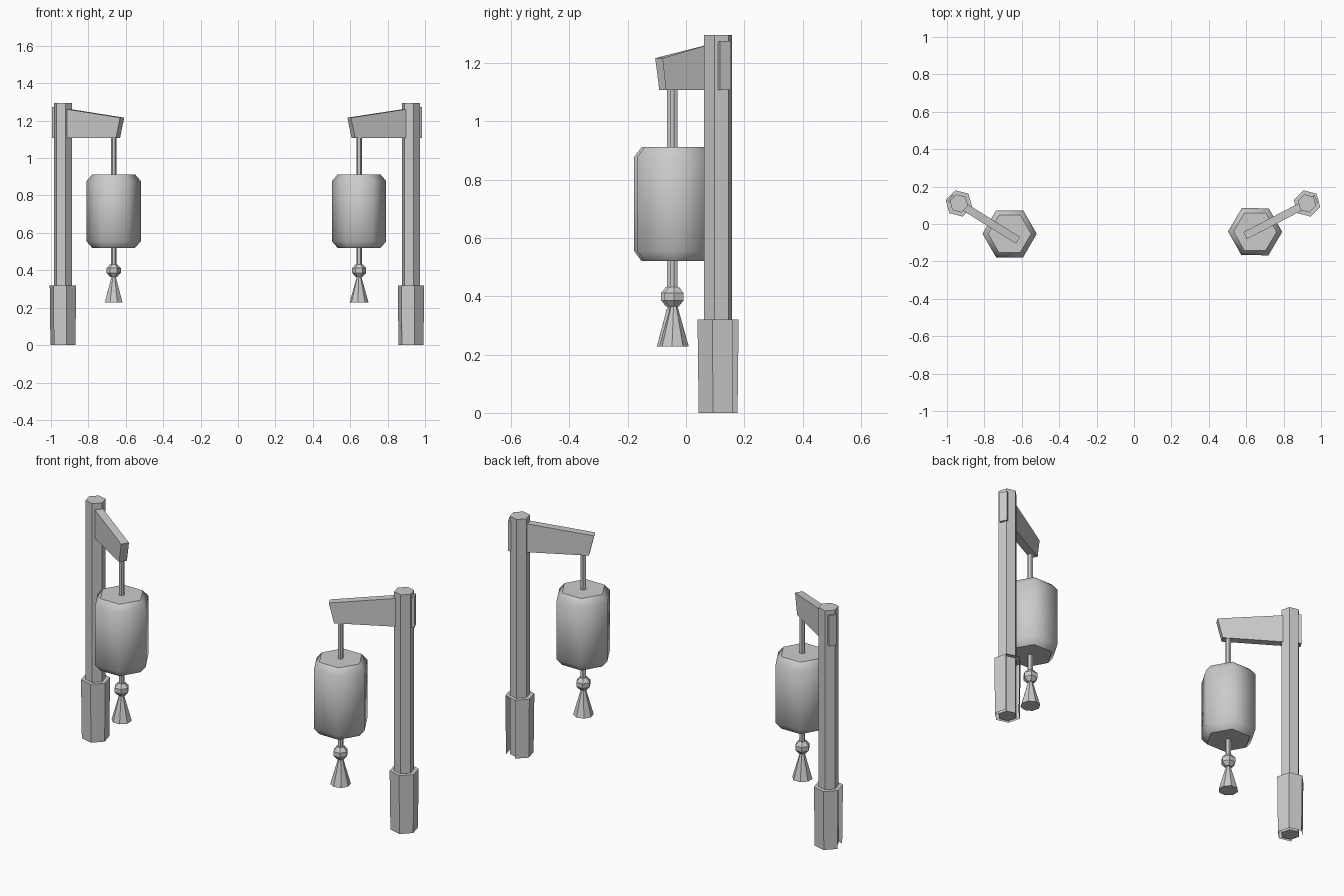
import bpy, bmesh
from math import radians, cos, sin
from mathutils import Matrix

if "Cube" in bpy.data.objects:
    bpy.data.objects.remove(bpy.data.objects["Cube"])


def make(name, bm, place, smooth=None):
    bmesh.ops.recalc_face_normals(bm, faces=bm.faces)
    me = bpy.data.meshes.new(name)
    bm.to_mesh(me)
    bm.free()
    ob = bpy.data.objects.new(name, me)
    bpy.context.collection.objects.link(ob)
    ob.matrix_world = place
    if smooth:
        bpy.ops.object.select_all(action='DESELECT')
        ob.select_set(True)
        bpy.context.view_layer.objects.active = ob
        bpy.ops.object.shade_smooth_by_angle(angle=radians(smooth))
    return ob


def lathe(name, profile, sides, turn, centre, place, caps=True, gap=None, smooth=None):
    """Stack of polygon rings from (radius, z) pairs; gap drops one side of the first band."""
    bm = bmesh.new()
    rings = []
    for r, z in profile:
        ring = []
        for i in range(sides):
            a = radians(turn + 360 * i / sides)
            ring.append(bm.verts.new((centre[0] + r * cos(a), centre[1] + r * sin(a), z)))
        rings.append(ring)
    for k in range(len(rings) - 1):
        lo, hi = rings[k], rings[k + 1]
        for i in range(sides):
            if k == 0 and i == gap:
                continue
            j = (i + 1) % sides
            bm.faces.new((lo[i], lo[j], hi[j], hi[i]))
    if caps:
        bm.faces.new(rings[0][::-1])
        bm.faces.new(rings[-1])
    return make(name, bm, place, smooth)


def bracket(name, outline, width, place):
    """Side outline in (x, z), extruded across y."""
    bm = bmesh.new()
    face = bm.faces.new([bm.verts.new((x, -width / 2, z)) for x, z in outline])
    out = bmesh.ops.extrude_face_region(bm, geom=[face])
    moved = [v for v in out['geom'] if isinstance(v, bmesh.types.BMVert)]
    bmesh.ops.translate(bm, verts=moved, vec=(0, width, 0))
    return make(name, bm, place)


def lantern_post(side, x, y, angle):
    """Local +x runs along the arm, post axis at the origin."""
    place = Matrix.Translation((x, y, 0)) @ Matrix.Rotation(radians(angle), 4, 'Z')
    axis, hang = (0, 0), (0.316, 0.006)

    # post and its foot sleeve, one sleeve panel missing
    lathe(side + "_post", [(0.05, 0), (0.05, 1.295)], 6, 17.5, axis, place)
    lathe(side + "_sleeve", [(0.069, 0), (0.073, 0.32), (0.048, 0.32)], 6, 17.5,
          axis, place, caps=False, gap=3)

    # tapered arm
    bracket(side + "_arm", [(-0.055, 1.107), (0.347, 1.107), (0.373, 1.216), (-0.055, 1.274)],
            0.042, place)

    # hanging rod, lantern body, bead and tassel
    lathe(side + "_rod", [(0.0145, 0.40), (0.0145, 1.19)], 6, 32, hang, place)
    lathe(side + "_lantern", [(0.115, 0.52), (0.145, 0.555), (0.145, 0.877), (0.115, 0.912)],
          6, 32, hang, place, smooth=50)
    lathe(side + "_bead", [(0.019, 0.365), (0.038, 0.386), (0.038, 0.411), (0.019, 0.432)],
          6, 32, hang, place)
    lathe(side + "_tassel", [(0.051, 0.228), (0.011, 0.37)], 8, 10, hang, place)


lantern_post("left", -0.936, 0.11, 328)
lantern_post("right", 0.925, 0.11, 207.5)
